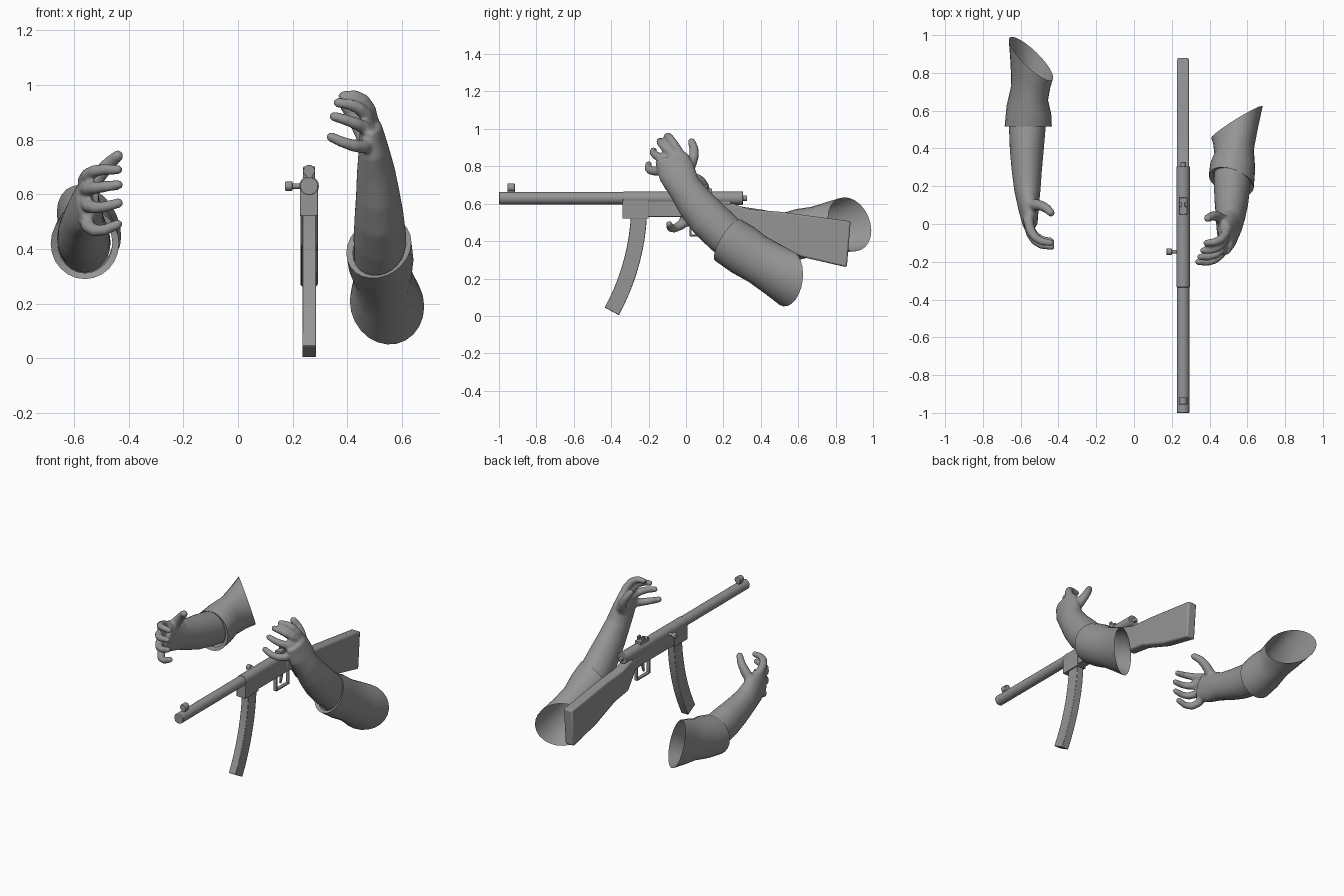
import bpy, bmesh, math
from mathutils import Vector, Matrix

if "Cube" in bpy.data.objects:
    bpy.data.objects.remove(bpy.data.objects["Cube"])

shade = (.3, .3, .3, 1)
grey = bpy.data.materials.new("plain grey")
grey.use_nodes = True
grey.diffuse_color = shade
grey.node_tree.nodes["Principled BSDF"].inputs["Base Color"].default_value = shade

gun_x = .26
bore_z = .63


def finish(name, bm, angle=35, bevel=0):
    bmesh.ops.recalc_face_normals(bm, faces=bm.faces)
    mesh = bpy.data.meshes.new(name)
    bm.to_mesh(mesh)
    bm.free()
    ob = bpy.data.objects.new(name, mesh)
    bpy.context.collection.objects.link(ob)
    mesh.materials.append(grey)
    if bevel:
        mod = ob.modifiers.new("bevel", "BEVEL")
        mod.width, mod.segments, mod.limit_method = bevel, 2, "ANGLE"
    bpy.ops.object.select_all(action="DESELECT")
    bpy.context.view_layer.objects.active = ob
    ob.select_set(True)
    bpy.ops.object.shade_smooth_by_angle(angle=math.radians(angle))
    return ob


def slab(name, outline, half_width, bevel=.003, middle=gun_x):
    """Side outline in y and z, pulled out across x."""
    bm = bmesh.new()
    face = bm.faces.new([bm.verts.new((middle - half_width, y, z)) for y, z in outline])
    grown = bmesh.ops.extrude_face_region(bm, geom=[face])["geom"]
    moved = [item for item in grown if isinstance(item, bmesh.types.BMVert)]
    bmesh.ops.translate(bm, vec=(2 * half_width, 0, 0), verts=moved)
    return finish(name, bm, bevel=bevel)


def block(name, front, back, bottom, top, half_width, middle=gun_x):
    outline = [(front, bottom), (back, bottom), (back, top), (front, top)]
    return slab(name, outline, half_width, middle=middle)


def add_cone(bm, start, end, radius_start, radius_end, sides):
    axis = end - start
    turn = axis.to_track_quat("Z", "Y").to_matrix().to_4x4()
    place = Matrix.Translation((start + end) / 2) @ turn
    bmesh.ops.create_cone(bm, cap_ends=True, segments=sides, radius1=radius_start,
                          radius2=radius_end, depth=axis.length, matrix=place)


def rod(name, start, end, radius):
    bm = bmesh.new()
    add_cone(bm, Vector(start), Vector(end), radius, radius, 20)
    return finish(name, bm, bevel=.003)


def barrel_rod(name, front, back, radius, height=bore_z):
    return rod(name, (gun_x, front, height), (gun_x, back, height), radius)


def curve_points(start, bend, end, count):
    """Evenly stepped points on a quadratic curve."""
    steps = [i / (count - 1) for i in range(count)]
    return [start.lerp(bend, t).lerp(bend.lerp(end, t), t) for t in steps]


def loft(bm, centres, normals, widths, depths, capped, sides=24):
    loops = []
    for centre, normal, width, depth in zip(centres, normals, widths, depths):
        across = normal.cross(Vector((1, 0, 0))).normalized()
        side = across.cross(normal).normalized()
        angles = [math.tau * i / sides for i in range(sides)]
        loops.append([bm.verts.new(centre + side * width * math.cos(a) + across * depth * math.sin(a))
                      for a in angles])
    for lower, upper in zip(loops, loops[1:]):
        for i in range(sides):
            bm.faces.new((lower[i - 1], lower[i], upper[i], upper[i - 1]))
    if capped:
        bm.faces.new(loops[0])
        bm.faces.new(loops[-1])


def finger(bm, knuckle, bend, tip, radius):
    """Chain of balls joined by tapered rods."""
    points = curve_points(knuckle, bend, tip, 5)
    radii = [radius * (1.2 - i / 10) for i in range(len(points))]
    for point, size in zip(points, radii):
        bmesh.ops.create_uvsphere(bm, u_segments=14, v_segments=10, radius=size,
                                  matrix=Matrix.Translation(point))
    for i in range(len(points) - 1):
        add_cone(bm, points[i], points[i + 1], radii[i], radii[i + 1], 14)


def arm(side, limb, index, little, thumb, cuff, mouth, cuff_normal, mouth_normal):
    elbow, bend, knuckles = map(Vector, limb)
    index, little, thumb = [[Vector(p) for p in digit] for digit in (index, little, thumb)]

    # Forearm and palm
    bm = bmesh.new()
    widths = [.095, .097, .09, .08, .07, .055, .04]
    depths = [.11, .11, .11, .1, .09, .1, .09]
    centres = curve_points(elbow, bend, knuckles, len(widths))
    normals = [(bend - elbow).lerp(knuckles - bend, i / 6) for i in range(len(widths))]
    loft(bm, centres, normals, widths, depths, True)

    # Four fingers between the index and the little one, middle ones longer
    reach = (knuckles - bend).normalized() * .03
    for i in range(4):
        extra = reach * math.sin(math.pi * i / 3)
        joints = [a.lerp(b, i / 3) + extra for a, b in zip(index, little)]
        finger(bm, *joints, .023)
    finger(bm, *thumb, .027)

    # Fuse into one smooth skin
    ob = finish(side + "_hand_and_forearm", bm, 180)
    fuse = ob.modifiers.new("fuse", "REMESH")
    fuse.mode, fuse.voxel_size, fuse.use_smooth_shade = "VOXEL", .008, True
    soften = ob.modifiers.new("soften", "SMOOTH")
    soften.factor, soften.iterations = .5, 6

    # Open sleeve with a turned-in cuff
    bm = bmesh.new()
    cuff, mouth = Vector(cuff), Vector(mouth)
    cuff_normal, mouth_normal = Vector(cuff_normal), Vector(mouth_normal)
    steps = [.03, 0, .25, .5, .75, 1]
    loft(bm, [cuff.lerp(mouth, t) for t in steps],
         [cuff_normal.lerp(mouth_normal, t).normalized() for t in steps],
         [.1, .125, .12, .105, .125, .16], [.11, .13, .135, .13, .14, .15], False)
    finish(side + "_sleeve", bm, 50)


arm("left",
    limb=[(.52, .3, .36), (.52, -.01, .6), (.485, -.08, .85)],
    index=[(.49, -.03, .86), (.48, -.1, .98), (.385, -.1, .96)],
    little=[(.48, -.12, .78), (.44, -.22, .76), (.34, -.2, .81)],
    thumb=[(.48, 0, .77), (.44, .07, .86), (.39, .03, .93)],
    cuff=(.515, .225, .405), mouth=(.545, .54, .2),
    cuff_normal=(.3, .8, -.5), mouth_normal=(-.5, .8, -.1))

arm("right",
    limb=[(-.56, .62, .42), (-.58, .25, .47), (-.55, 0, .59)],
    index=[(-.56, .02, .65), (-.55, -.1, .7), (-.44, -.1, .69)],
    little=[(-.56, .02, .52), (-.55, -.09, .43), (-.44, -.09, .49)],
    thumb=[(-.54, .1, .63), (-.48, .11, .71), (-.44, .06, .74)],
    cuff=(-.56, .515, .42), mouth=(-.545, .875, .49),
    cuff_normal=(0, 1, 0), mouth_normal=(.7, .7, .3))

# Barrel, receiver tube and end knob
barrel_rod("barrel", -1, -.3, .033)
barrel_rod("receiver_tube", -.335, .305, .036)
barrel_rod("end_knob", .3, .327, .015)

# Sights
block("front_sight_base", -.955, -.915, .65, .69, .012)
barrel_rod("front_sight_hood", -.955, -.915, .022, height=.686)
block("rear_sight_base", .05, .14, .65, .68, .022)
for offset in (-.015, .015):
    block("rear_sight_ear", .09, .115, .67, .702, .007, middle=gun_x + offset)

# Charging handle
handle_y = -.147
rod("charging_handle", (gun_x, handle_y, bore_z), (.185, handle_y, bore_z), .01)
rod("charging_knob", (.2, handle_y, bore_z), (.172, handle_y, bore_z), .017)

# Lower housing and magazine well
block("lower_housing", -.215, .24, .53, bore_z, .03)
block("magazine_well", -.34, -.2, .52, .625, .033)


# Magazine swept along a circular arc
def arc(radius, sweep=.5, count=10):
    angles = [sweep * i / count for i in range(count + 1)]
    return [(-1.45 + radius * math.cos(a), .6 - radius * math.sin(a)) for a in angles]


slab("magazine", arc(1.157) + arc(1.243)[::-1], .025)

# Stock with a narrow wrist and a deep butt
comb = [(.1, .6), (.25, .6), (.34, .57), (.5, .557), (.88, .506)]
belly = [(.86, .26), (.62, .315), (.42, .39), (.28, .41), (.2, .52), (.1, .53)]
slab("stock", comb + belly, .032, bevel=.01)

# Trigger and guard
for front in (.02, .15):
    block("guard_post", front, front + .01, .43, .535, .012)
block("guard_bar", .02, .16, .425, .435, .012)
slab("trigger", [(.08, .535), (.1, .535), (.095, .49), (.08, .455), (.07, .46)], .006)
